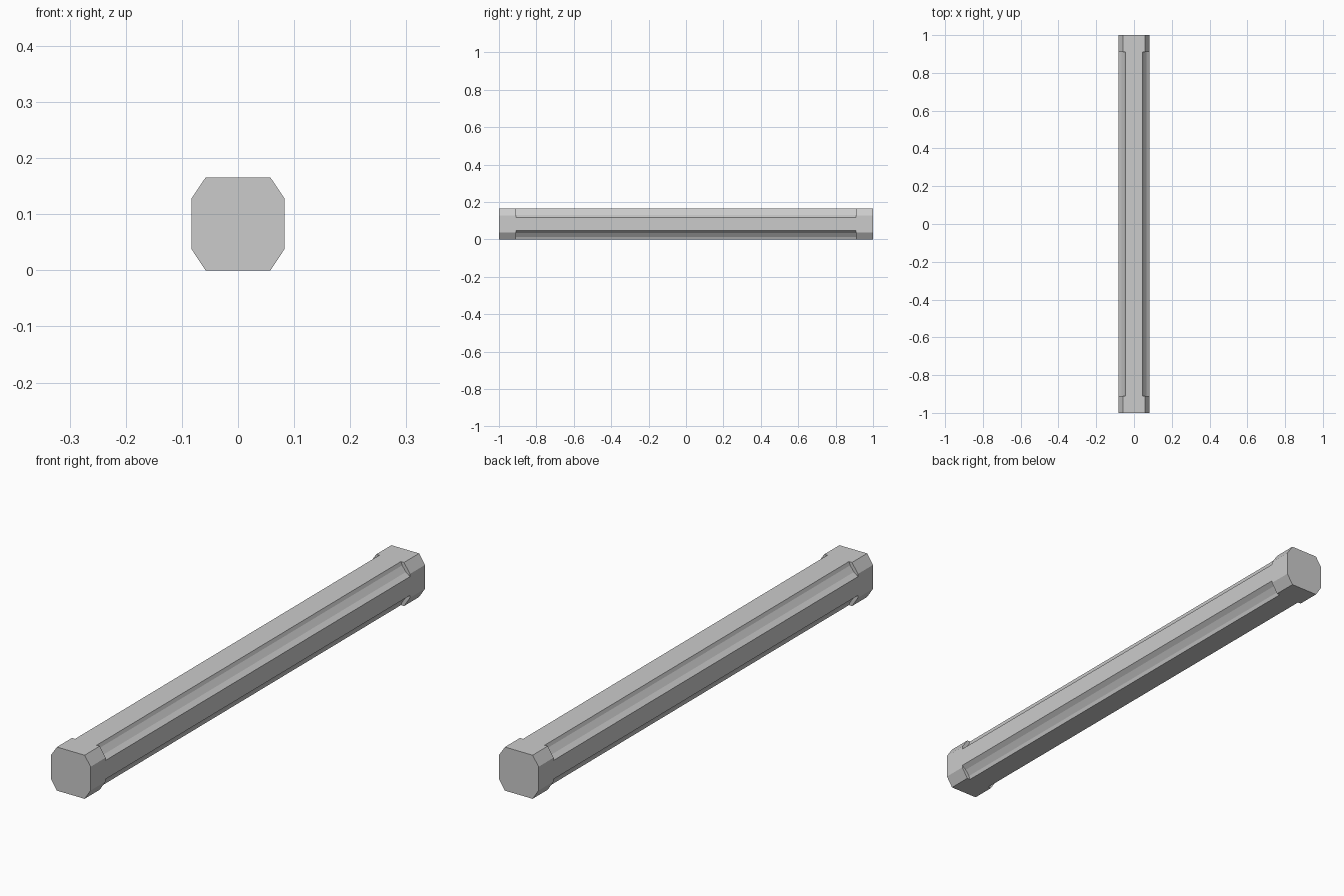
import bpy
import bmesh

if "Cube" in bpy.data.objects:
    bpy.data.objects.remove(bpy.data.objects["Cube"])

H = 0.165          # beam height
MID = H / 2


def add_prism(bm, profile, y0, y1):
    """Extrude an (x, z) profile along y."""
    face = bm.faces.new([bm.verts.new((x, y0, z)) for x, z in profile])
    out = bmesh.ops.extrude_face_region(bm, geom=[face])
    verts = [g for g in out["geom"] if isinstance(g, bmesh.types.BMVert)]
    bmesh.ops.translate(bm, verts=verts, vec=(0, y1 - y0, 0))


def make_object(name, bm):
    bmesh.ops.recalc_face_normals(bm, faces=bm.faces[:])
    mesh = bpy.data.meshes.new(name)
    bm.to_mesh(mesh)
    bm.free()
    obj = bpy.data.objects.new(name, mesh)
    bpy.context.collection.objects.link(obj)
    return obj


# Beam with chamfered long edges
bm = bmesh.new()
add_prism(bm, [(0.058, 0), (0.083, 0.038), (0.083, 0.128), (0.058, H),
               (-0.058, H), (-0.083, 0.128), (-0.083, 0.038), (-0.058, 0)], -1, 1)
beam = make_object("beam", bm)

# Recessed channel along each chamfer, stopping short of the end blocks
channel = [(0.045, H), (0.050, 0.152), (0.066, 0.131), (0.083, 0.118),
           (0.100, 0.105), (0.100, 0.190), (0.045, 0.190)]
bm = bmesh.new()
for sx in (1, -1):
    for sz in (1, -1):
        add_prism(bm, [(sx * x, MID + sz * (z - MID)) for x, z in channel], -0.91, 0.91)
cutter = make_object("channel_cutter", bm)
cutter.hide_render = True

# Cut the channels and discard the cutter
mod = beam.modifiers.new("channels", "BOOLEAN")
mod.operation = "DIFFERENCE"
mod.solver = "EXACT"
mod.object = cutter
bpy.context.view_layer.objects.active = beam
beam.select_set(True)
bpy.ops.object.modifier_apply(modifier=mod.name)
bpy.data.objects.remove(cutter, do_unlink=True)
